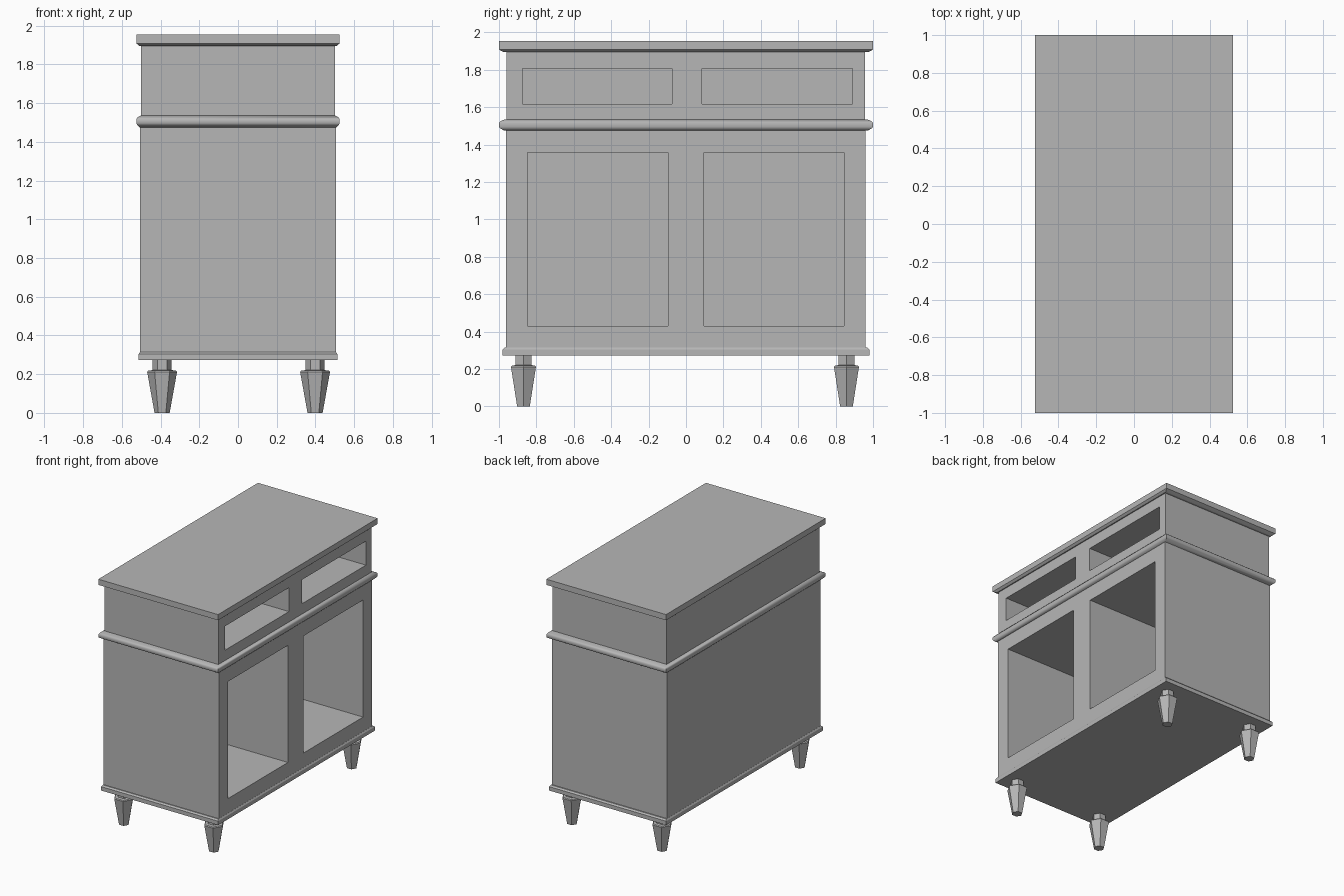
import bpy, bmesh, math

if "Cube" in bpy.data.objects:
    bpy.data.objects.remove(bpy.data.objects["Cube"])

# Mid-grey finish shared by all parts
grey = bpy.data.materials.new("grey_finish")
grey.diffuse_color = (.47, .47, .47, 1)
grey.use_nodes = True
grey.node_tree.nodes["Principled BSDF"].inputs["Base Color"].default_value = grey.diffuse_color


def loft(name, rings):
    """Skin a stack of equal-sided rings and cap both ends."""
    bm = bmesh.new()
    loops = [[bm.verts.new(p) for p in ring] for ring in rings]
    n = len(loops[0])
    for a, b in zip(loops, loops[1:]):
        for i in range(n):
            j = (i + 1) % n
            bm.faces.new((a[i], a[j], b[j], b[i]))
    bm.faces.new(loops[0][::-1])
    bm.faces.new(loops[-1])
    mesh = bpy.data.meshes.new(name)
    bm.to_mesh(mesh)
    bm.free()
    mesh.materials.append(grey)
    ob = bpy.data.objects.new(name, mesh)
    bpy.context.collection.objects.link(ob)
    return ob


def rect(x0, x1, y0, y1, z):
    return [(x0, y0, z), (x1, y0, z), (x1, y1, z), (x0, y1, z)]


def slab(name, profile):
    """Rectangular moulding: profile is a list of (overhang, z)."""
    return loft(name, [rect(-.5 - o, .5 + o, -.96 - o * 1.6, .96 + o * 1.6, z)
                       for o, z in profile])


def hexagon(x, y, r, z):
    return [(x + r * math.cos(i * math.pi / 3), y + r * math.sin(i * math.pi / 3), z)
            for i in range(6)]


def activate(ob):
    bpy.ops.object.select_all(action='DESELECT')
    ob.select_set(True)
    bpy.context.view_layer.objects.active = ob


def cut_bays(body, bays, z0, z1, back=-0.47):
    """Cut open compartments into the +x side of a body."""
    for y0, y1 in bays:
        cutter = loft("bay_cutter", [rect(back, .7, y0, y1, z) for z in (z0, z1)])
        cutter.hide_render = True
        mod = body.modifiers.new("bay", 'BOOLEAN')
        mod.operation = 'DIFFERENCE'
        mod.solver = 'EXACT'
        mod.object = cutter
        activate(body)
        bpy.ops.object.modifier_apply(modifier=mod.name)
        bpy.data.objects.remove(cutter)


# Carcass: cupboard below, drawer section above
cupboard = loft("cupboard_body", [rect(-.505, .505, -.962, .96, z) for z in (.30, 1.50)])
cut_bays(cupboard, [(-.847, -.096), (.097, .846)], .430, 1.358)
drawers = loft("drawer_body", [rect(-.5, .5, -.96, .957, z) for z in (1.51, 1.93)])
cut_bays(drawers, [(-.874, -.075), (.086, .889)], 1.617, 1.807)

# Mouldings and top
slab("base_moulding", [(.013, .273), (.013, .304), (.006, .315)])
waist = slab("waist_moulding", [(.008, 1.475), (.021, 1.487), (.025, 1.495),
                                (.025, 1.517), (.018, 1.527), (.004, 1.535)])
activate(waist)
bpy.ops.object.shade_smooth_by_angle(angle=math.radians(50))
slab("top_board", [(.008, 1.894), (.018, 1.902), (.025, 1.908), (.025, 1.953)])

# Six-sided tapered legs with a narrow neck
for side, x in (("left", -.392), ("right", .398)):
    for end, y in (("front", -.869), ("back", .858)):
        loft(f"{end}_{side}_leg",
             [hexagon(x, y, r, z) for r, z in
              ((.039, 0), (.077, .211), (.072, .218), (.049, .221), (.049, .28))])
